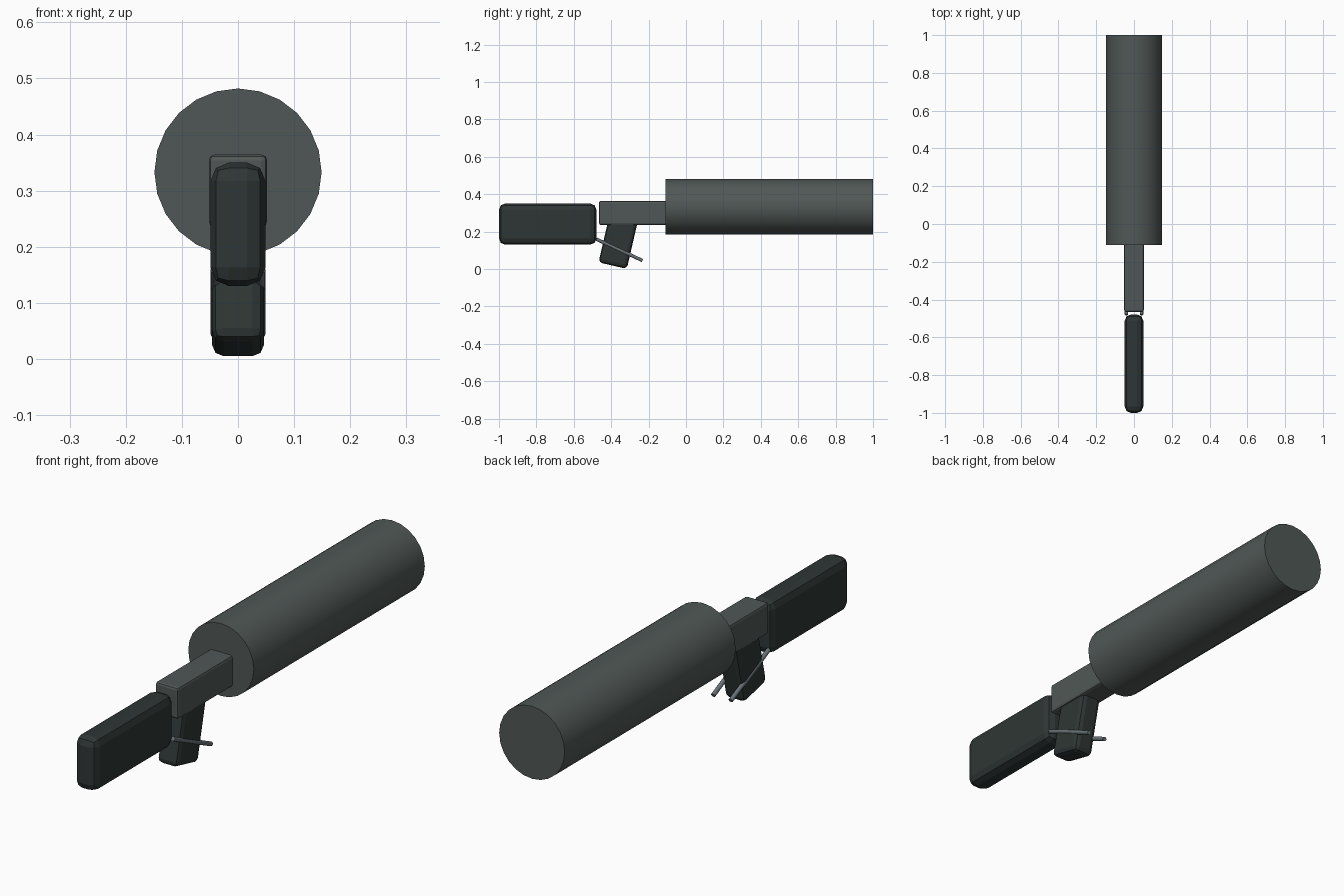
import bpy, math
from mathutils import Vector

cube = bpy.data.objects.get("Cube")
if cube:
    bpy.data.objects.remove(cube, do_unlink=True)


def material(name, rgb):
    m = bpy.data.materials.new(name)
    m.use_nodes = True
    m.diffuse_color = (*rgb, 1)
    m.node_tree.nodes["Principled BSDF"].inputs["Base Color"].default_value = (*rgb, 1)
    return m


GREY = material("dark grey metal", (0.08, 0.097, 0.092))
BLACK = material("blackish green rubber", (0.027, 0.037, 0.035))
STEEL = material("steel grey", (0.14, 0.17, 0.185))


def finish(name, mat):
    ob = bpy.context.object
    ob.name = name
    ob.data.materials.append(mat)
    return ob


def box(name, mat, size, centre, bevel, tilt=0):
    bpy.ops.mesh.primitive_cube_add(size=1, location=centre)
    ob = finish(name, mat)
    ob.scale = size
    bpy.ops.object.transform_apply(location=False, rotation=False, scale=True)
    ob.rotation_euler.x = tilt
    mod = ob.modifiers.new("rounded edges", "BEVEL")
    mod.width = bevel
    mod.segments = 2
    return ob


def rod(name, mat, start, end, radius, sides):
    start, end = Vector(start), Vector(end)
    axis = end - start
    bpy.ops.mesh.primitive_cylinder_add(vertices=sides, radius=radius, depth=axis.length,
                                        location=(start + end) / 2)
    ob = finish(name, mat)
    ob.rotation_euler = axis.to_track_quat("Z", "Y").to_euler()
    bpy.ops.object.shade_smooth_by_angle(angle=math.radians(40))
    return ob


# Large barrel and the receiver block that enters it
rod("barrel", GREY, (0, -0.11, 0.333), (0, 1, 0.333), 0.149, 24)
box("receiver", GREY, (0.104, 0.385, 0.129), (0, -0.2725, 0.2995), 0.01)

# Stock behind the receiver and the leaning grip below it
box("stock", BLACK, (0.098, 0.521, 0.22), (0, -0.7395, 0.24), 0.033)
lean = math.radians(-13)
length = 0.27
up = Vector((0, -math.sin(lean), math.cos(lean)))
box("grip", BLACK, (0.092, 0.155, length),
    Vector((0, -0.392, 0.018)) + up * length / 2, 0.02, lean)

# Thin rods half sunk in both sides of the grip
for side, x in (("left", 0.04), ("right", -0.04)):
    rod(side + "_rod", STEEL, (x, -0.48, 0.16), (x, -0.233, 0.045), 0.009, 12)
